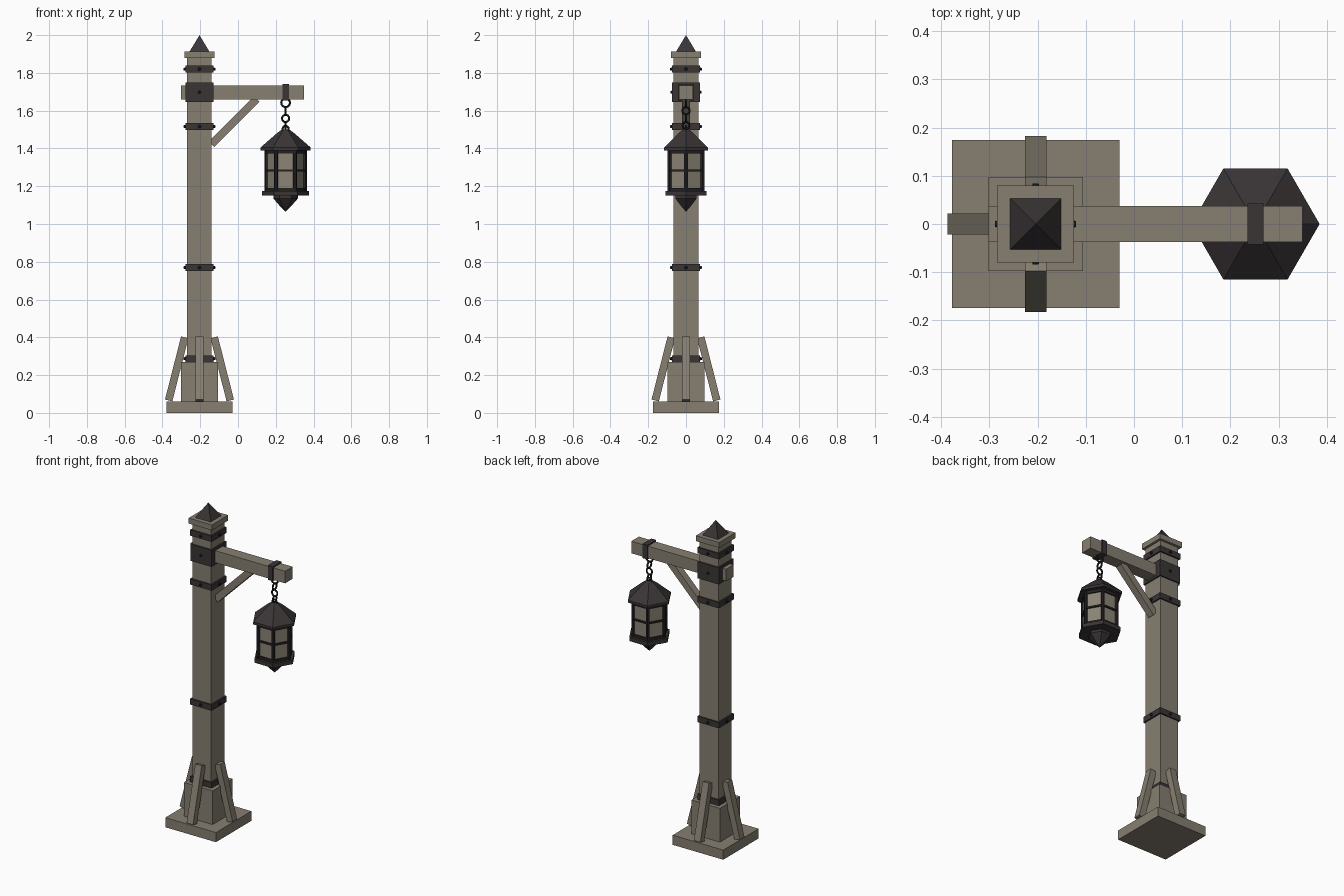
import bpy, bmesh, math
from mathutils import Vector, Matrix

if "Cube" in bpy.data.objects:
    bpy.data.objects.remove(bpy.data.objects["Cube"])


def material(name, rgb):
    m = bpy.data.materials.new(name)
    m.use_nodes = True
    m.diffuse_color = (*rgb, 1)
    m.node_tree.nodes["Principled BSDF"].inputs["Base Color"].default_value = (*rgb, 1)
    return m


WOOD = material("weathered wood", (0.24, 0.21, 0.165))
IRON = material("dark iron", (0.042, 0.035, 0.036))
BLACK = material("blackened iron", (0.018, 0.015, 0.015))
GLASS = material("dusty glass", (0.26, 0.23, 0.18))

POST_X = -0.204   # post axis
LAMP_X = 0.252    # lantern axis


def finish(name, bm, mat):
    bmesh.ops.recalc_face_normals(bm, faces=bm.faces)
    mesh = bpy.data.meshes.new(name)
    bm.to_mesh(mesh)
    bm.free()
    mesh.materials.append(mat)
    obj = bpy.data.objects.new(name, mesh)
    bpy.context.collection.objects.link(obj)
    return obj


def box(name, x, y, z, mat):
    """Box from (min, max) ranges."""
    bm = bmesh.new()
    size = [b - a for a, b in (x, y, z)]
    mid = [(a + b) / 2 for a, b in (x, y, z)]
    bmesh.ops.create_cube(bm, size=1, matrix=Matrix.Translation(mid) @ Matrix.Diagonal((*size, 1)))
    return finish(name, bm, mat)


def block(name, half, z0, z1, mat):
    """Square block centred on the post."""
    return box(name, (POST_X - half, POST_X + half), (-half, half), (z0, z1), mat)


def beam(name, a, b, width, depth, mat):
    """Rectangular bar between two points; width is the horizontal side."""
    a, b = Vector(a), Vector(b)
    along = (b - a).normalized()
    side = Vector((0, 0, 1)).cross(along).normalized()
    out = along.cross(side)
    rot = Matrix((side, out, along)).transposed().to_4x4()
    bm = bmesh.new()
    bmesh.ops.create_cube(bm, size=1, matrix=Matrix.Translation((a + b) / 2) @ rot
                          @ Matrix.Diagonal((width, depth, (b - a).length, 1)))
    return finish(name, bm, mat)


def stack(name, x, profile, sides, turn, mat):
    """Many-sided solid through (radius, z) rings; zero radius makes a tip."""
    bm = bmesh.new()
    rings = []
    for r, z in profile:
        if r == 0:
            rings.append([bm.verts.new((x, 0, z))] * sides)
        else:
            rings.append([bm.verts.new((x + r * math.cos(turn + math.tau * i / sides),
                                        r * math.sin(turn + math.tau * i / sides), z))
                          for i in range(sides)])
    for low, high in zip(rings, rings[1:]):
        for i in range(sides):
            j = (i + 1) % sides
            bm.faces.new(list(dict.fromkeys((low[i], low[j], high[j], high[i]))))
    for ring, (r, z) in ((rings[0], profile[0]), (rings[-1], profile[-1])):
        if r:
            bm.faces.new(ring)
    return finish(name, bm, mat)


def rivets(name, z, half, radius):
    """One low rivet on each side of the post."""
    bm = bmesh.new()
    for i in range(4):
        turn = Matrix.Rotation(i * math.pi / 2, 4, "Z") @ Matrix.Rotation(math.pi / 2, 4, "Y")
        spot = Vector((half, 0, 0))
        spot.rotate(Matrix.Rotation(i * math.pi / 2, 3, "Z"))
        bmesh.ops.create_cone(bm, cap_ends=True, segments=8, radius1=radius, radius2=radius * 0.5,
                              depth=0.02, matrix=Matrix.Translation(spot + Vector((POST_X, 0, z))) @ turn)
    return finish(name, bm, BLACK)


# Foot, post and cap
block("base_slab", 0.174, 0, 0.06, WOOD)
block("pedestal", 0.098, 0.06, 0.27, WOOD)
block("post", 0.065, 0.27, 1.88, WOOD)
block("post_cap", 0.08, 1.878, 1.912, WOOD)
stack("cap_spike", POST_X, [(0.075, 1.912), (0, 2.0)], 4, math.pi / 4, IRON)

# Leaning foot braces on all four sides
for i, side in enumerate(("left", "back", "right", "front")):
    d = Vector((math.cos(i * math.pi / 2), math.sin(i * math.pi / 2), 0))
    centre = Vector((POST_X, 0, 0))
    beam("foot_brace_" + side, centre + d * 0.163 + Vector((0, 0, 0.066)),
         centre + d * 0.078 + Vector((0, 0, 0.4)), 0.044, 0.04, WOOD)

# Iron bands with rivets
for i, z in enumerate((0.287, 0.77, 1.516, 1.82)):
    block(f"post_band_{i}", 0.074, z - 0.018, z + 0.018, IRON)
    rivets(f"band_rivets_{i}", z, 0.074, 0.012)

# Arm, collar and support
box("arm", (-0.302, 0.35), (-0.037, 0.037), (1.659, 1.734), WOOD)
block("arm_collar", 0.073, 1.646, 1.75, IRON)
rivets("collar_rivets", 1.698, 0.071, 0.012)
beam("arm_support", (-0.14, 0, 1.422), (0.1, 0, 1.662), 0.044, 0.041, WOOD)
box("arm_strap", (LAMP_X - 0.017, LAMP_X + 0.017), (-0.043, 0.043), (1.653, 1.742), IRON)

# Chain of alternating links
links = [(1.642, 0.023), (1.6, 0.019), (1.559, 0.019), (1.522, 0.018), (1.503, 0.016)]
for i, (z, r) in enumerate(links):
    bpy.ops.mesh.primitive_torus_add(major_segments=14, minor_segments=6, major_radius=r, minor_radius=0.0055,
                                     location=(LAMP_X, 0, z),
                                     rotation=(math.pi / 2, 0, math.pi / 2 * (i % 2)))
    link = bpy.context.object
    link.name = f"chain_link_{i}"
    link.data.materials.append(BLACK)
    bpy.ops.object.shade_smooth_by_angle()

# Lantern roof, floor and finial
stack("lantern_roof", LAMP_X, [(0.133, 1.39), (0.133, 1.405), (0.048, 1.479), (0.024, 1.497), (0, 1.503)],
      6, 0, IRON)
stack("lantern_floor", LAMP_X, [(0.125, 1.15), (0.125, 1.174)], 6, 0, IRON)
stack("lantern_finial", LAMP_X, [(0, 1.065), (0.03, 1.095), (0.065, 1.135), (0.065, 1.15)], 6, 0, IRON)
stack("lantern_glass", LAMP_X, [(0.1, 1.174), (0.1, 1.39)], 6, 0, GLASS)

# Lantern frame: corner posts and three rails per side
corners = [Vector((LAMP_X + 0.101 * math.cos(i * math.pi / 3), 0.101 * math.sin(i * math.pi / 3), 0))
           for i in range(6)]
for i, c in enumerate(corners):
    nxt = corners[(i + 1) % 6]
    stack(f"lantern_corner_{i}", 0, [(0.011, 1.17), (0.011, 1.392)], 6, 0, BLACK).location = c
    for part, z, h in (("bottom", 1.182, 0.018), ("middle", 1.283, 0.011), ("top", 1.381, 0.018)):
        up = Vector((0, 0, z))
        beam(f"lantern_{part}_rail_{i}", c + up, nxt + up, 0.013, h, BLACK)
